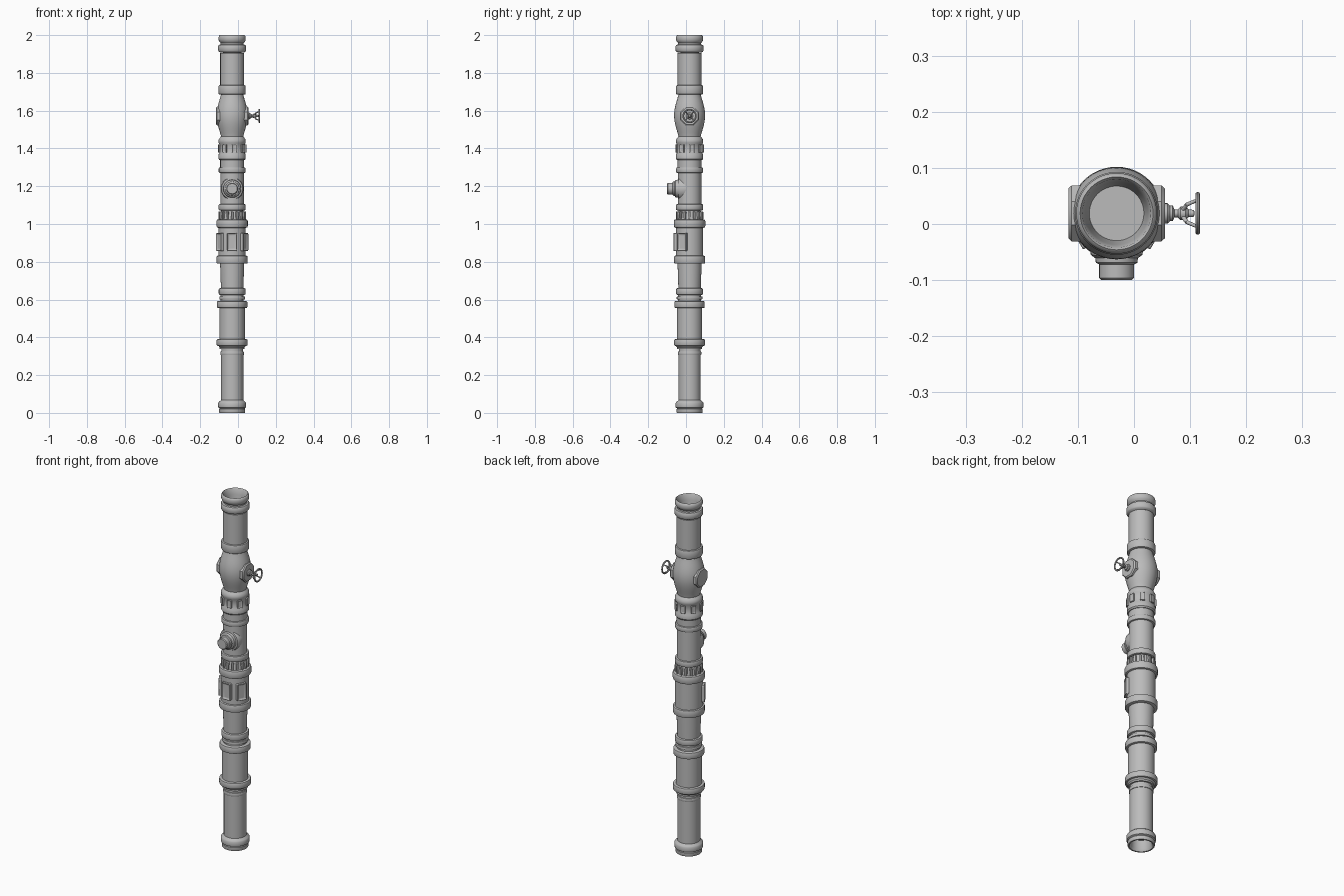
import bpy, bmesh
from math import sin, cos, pi, radians
from mathutils import Matrix, Vector

cube = bpy.data.objects.get("Cube")
if cube:
    bpy.data.objects.remove(cube, do_unlink=True)

metal = bpy.data.materials.new("grey metal")
metal.use_nodes = True
GREY = (0.5, 0.5, 0.5, 1)
metal.diffuse_color = GREY
metal.node_tree.nodes["Principled BSDF"].inputs["Base Color"].default_value = GREY

CX, CY = -0.031, 0.019
COLUMN = Matrix.Translation((CX, CY, 0))


def finish(name, bm, matrix=COLUMN, bevel=0):
    """Turn a bmesh into a shaded object, with an optional rounded edge."""
    bmesh.ops.recalc_face_normals(bm, faces=bm.faces)
    mesh = bpy.data.meshes.new(name)
    bm.to_mesh(mesh)
    bm.free()
    mesh.materials.append(metal)
    obj = bpy.data.objects.new(name, mesh)
    bpy.context.collection.objects.link(obj)
    obj.matrix_world = matrix
    if bevel:
        mod = obj.modifiers.new("bevel", "BEVEL")
        mod.width, mod.segments = bevel, 2
    bpy.ops.object.select_all(action="DESELECT")
    obj.select_set(True)
    bpy.context.view_layer.objects.active = obj
    bpy.ops.object.shade_smooth_by_angle(angle=radians(35))
    return obj


def lathe(name, profile, matrix=COLUMN, segments=48):
    """Spin (radius, height) points about the local z axis and close the ends."""
    bm = bmesh.new()
    verts = [bm.verts.new((r, 0, z)) for r, z in profile]
    edges = [bm.edges.new(pair) for pair in zip(verts, verts[1:])]
    bmesh.ops.spin(bm, geom=verts + edges, cent=(0, 0, 0), axis=(0, 0, 1),
                   angle=2 * pi, steps=segments, use_duplicate=False)
    bmesh.ops.remove_doubles(bm, verts=bm.verts, dist=1e-5)
    return finish(name, bm, matrix)


def pipe(name, z0, z1, r0, r1=None):
    return lathe(name, [(0, z0), (r0, z0), (r1 or r0, z1), (0, z1)])


def ring(name, z0, z1, r, b=0.006):
    """Collar with softened rims."""
    c = b * 0.3
    return lathe(name, [(0, z0), (r - b, z0), (r - c, z0 + c), (r, z0 + b),
                        (r, z1 - b), (r - c, z1 - c), (r - b, z1), (0, z1)])


def rod(name, a, b, r0, r1):
    """Round bar between two points."""
    a, b = Vector(a), Vector(b)
    bm = bmesh.new()
    bmesh.ops.create_cone(bm, cap_ends=True, segments=12, radius1=r0,
                          radius2=r1, depth=(b - a).length)
    turn = (b - a).to_track_quat("Z", "Y").to_matrix().to_4x4()
    return finish(name, bm, Matrix.Translation((a + b) / 2) @ turn)


def plate(name, angle, z, r, size, inset=0, depth=0, bevel=0.004):
    """Block on the column facing outward, with an optional sunken panel."""
    bm = bmesh.new()
    bmesh.ops.create_cube(bm, size=1, matrix=Matrix.Diagonal((*size, 1)))
    if inset:
        bm.normal_update()
        face = max(bm.faces, key=lambda f: f.calc_center_median().x)
        bmesh.ops.inset_individual(bm, faces=[face], thickness=inset)
        bmesh.ops.translate(bm, verts=face.verts, vec=(-depth, 0, 0))
    place = (COLUMN @ Matrix.Rotation(radians(angle), 4, "Z")
             @ Matrix.Translation((r - size[0] / 2, 0, z)))
    return finish(name, bm, place, bevel)


# Plain pipe lengths, from the foot upward
pipe("foot_pipe", 0.06, 0.32, 0.059)
pipe("lower_pipe", 0.38, 0.56, 0.067)
pipe("middle_pipe", 0.65, 0.80, 0.059, 0.064)
pipe("panel_pipe", 0.82, 0.99, 0.072)
pipe("outlet_pipe", 1.09, 1.28, 0.062)
pipe("short_pipe", 1.29, 1.35, 0.063)
pipe("upper_pipe", 1.72, 1.905, 0.063)

# Collars
ring("foot_shoulder", 0.305, 0.325, 0.062, 0.004)
ring("lower_flange", 0.355, 0.39, 0.082)
ring("lower_top_flange", 0.555, 0.592, 0.080)
ring("joint_seal", 0.60, 0.617, 0.068, 0.004)
ring("middle_foot_flange", 0.625, 0.66, 0.071)
ring("panel_foot_flange", 0.79, 0.832, 0.082)
ring("panel_top_flange", 0.98, 1.025, 0.083, 0.009)
ring("outlet_foot_flange", 1.072, 1.105, 0.072)
ring("outlet_top_flange", 1.27, 1.30, 0.071)
ring("valve_top_flange", 1.685, 1.735, 0.072, 0.007)
pipe("joint_core", 0.58, 0.64, 0.061)
lathe("stepped_neck", [(0, 0.315), (0.057, 0.315), (0.057, 0.338),
                       (0.066, 0.338), (0.066, 0.347), (0.074, 0.357), (0, 0.357)])

# Open ends, each with a recessed floor
lathe("foot_rim", [(0, 0.10), (0.049, 0.08), (0.053, 0.012), (0.060, 0), (0.067, 0),
                   (0.069, 0.005), (0.069, 0.02), (0.066, 0.024), (0.073, 0.028),
                   (0.074, 0.034), (0.074, 0.052), (0.070, 0.058), (0.058, 0.068)])
lathe("top_rim", [(0.060, 1.907), (0.070, 1.912), (0.074, 1.918), (0.074, 1.942),
                  (0.070, 1.948), (0.061, 1.95), (0.061, 1.958), (0.068, 1.966),
                  (0.072, 1.975), (0.072, 1.988), (0.069, 1.997), (0.065, 2.0),
                  (0.061, 1.995), (0.056, 1.965), (0.053, 1.94), (0.048, 1.90)])

# Toothed cone above the panel section
pipe("toothed_cone", 1.02, 1.075, 0.067, 0.058)
for i in range(16):
    plate("cone_tooth", i * 22.5, 1.045, 0.073, (0.02, 0.012, 0.042), bevel=0.003)

# Framed panels across the front
for angle in (-150, -90, -30):
    plate("framed_panel", angle, 0.905, 0.086, (0.03, 0.052, 0.095), 0.012, 0.008)

# Lugged collar below the valve
lathe("lug_collar", [(0, 1.338), (0.067, 1.338), (0.072, 1.345), (0.072, 1.368),
                     (0.068, 1.374), (0.068, 1.424), (0.072, 1.43), (0.072, 1.445),
                     (0.066, 1.455), (0.058, 1.465), (0, 1.465)])
for i in range(8):
    plate("collar_lug", i * 45 + 10, 1.4, 0.076, (0.02, 0.026, 0.044), 0.007, 0.004, 0.003)

# Swollen valve body
BULB_LOW, BULB_HIGH, STEPS = 1.46, 1.69, 20
bulb = []
for i in range(STEPS + 1):
    t = i / STEPS
    bulb.append((0.058 + 0.024 * sin(pi * t) ** 1.2, BULB_LOW + (BULB_HIGH - BULB_LOW) * t))
lathe("valve_body", [(0, BULB_LOW)] + bulb + [(0, BULB_HIGH)])

# Eight-sided side covers on the valve
VALVE_Z = 1.572
for name, side in (("left_valve_cover", 1), ("right_valve_cover", -1)):
    place = (Matrix.Translation((CX, CY, VALVE_Z))
             @ Matrix.Rotation(side * pi / 2, 4, "Y") @ Matrix.Rotation(pi / 8, 4, "Z"))
    lathe(name, [(0, 0.04), (0.054, 0.04), (0.054, 0.080), (0.048, 0.086), (0, 0.086)],
          place, 8)

# Stem, hub and hand wheel
AXLE = Matrix.Translation((0, CY, VALVE_Z)) @ Matrix.Rotation(pi / 2, 4, "Y")
lathe("valve_stem", [(0, 0.04), (0.018, 0.04), (0.018, 0.06), (0.014, 0.064),
                     (0.014, 0.069), (0.007, 0.072), (0.007, 0.078), (0.012, 0.083),
                     (0.012, 0.092), (0.007, 0.097), (0.006, 0.107), (0, 0.108)], AXLE, 20)
tube = [(0.0335 + 0.0045 * cos(a * pi / 5), 0.1135 + 0.0045 * sin(a * pi / 5))
        for a in range(11)]
lathe("wheel_rim", tube, AXLE, 32)
for i in range(4):
    a = pi / 4 + i * pi / 2
    hub, bend, rim = [(x, CY + r * cos(a), VALVE_Z + r * sin(a))
                      for x, r in ((0.087, 0.008), (0.094, 0.022), (0.112, 0.033))]
    rod("wheel_spoke_inner", hub, bend, 0.004, 0.0035)
    rod("wheel_spoke_outer", bend, rim, 0.0035, 0.003)

# Stepped outlet nozzle on the front
NOZZLE = Matrix.Translation((CX, CY, 1.187)) @ Matrix.Rotation(pi / 2, 4, "X")
lathe("outlet_nozzle", [(0, 0.02), (0.060, 0.02), (0.060, 0.052), (0.056, 0.058),
                        (0.048, 0.060), (0.046, 0.074), (0.038, 0.080), (0.037, 0.088),
                        (0.031, 0.091), (0.031, 0.115), (0.027, 0.119), (0, 0.119)],
      NOZZLE, 32)
